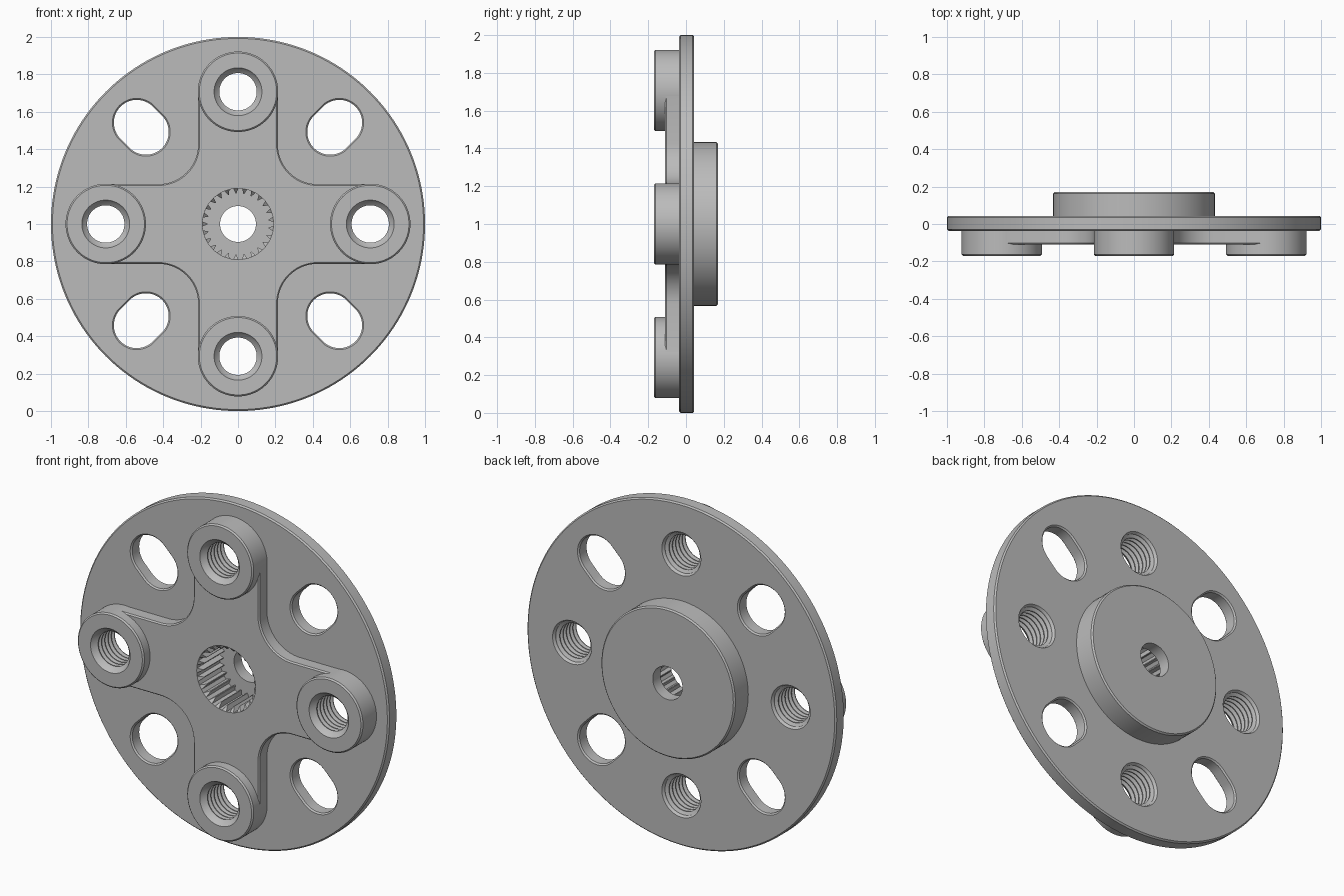
import bpy
import bmesh
from math import sin, cos, pi, radians

if "Cube" in bpy.data.objects:
    bpy.data.objects.remove(bpy.data.objects["Cube"], do_unlink=True)

steel = bpy.data.materials.new("Grey metal")
steel.use_nodes = True
GREY = (0.5, 0.5, 0.5, 1)
steel.diffuse_color = GREY
steel.node_tree.nodes["Principled BSDF"].inputs["Base Color"].default_value = GREY

BOSS_DIST, SLOT_DIST, EDGE = 0.707, 0.517, 0.008
FRONT, PLATE, DISC_F, DISC_B, BACK = -0.17, -0.11, -0.037, 0.043, 0.17


def arc(cx, cz, r, start, end, n):
    return [(cx + r * cos(radians(start + (end - start) * i / n)),
             cz + r * sin(radians(start + (end - start) * i / n))) for i in range(n + 1)]


def turn(points, angle):
    c, s = cos(angle), sin(angle)
    return [(c * x - s * z, s * x + c * z) for x, z in points]


# Outlines in the x-z plane, each driven by one size
def circle(r, n=96):
    return arc(0, 0, r, 0, 360, n)[:-1]


def slot(r):
    h = 0.035
    return turn(arc(h, 0, r, -90, 90, 24) + arc(-h, 0, r, 90, 270, 24), pi / 4)


def cross(w):
    c = 0.425
    quarter = arc(BOSS_DIST, 0, w, -90, 90, 24) + arc(c, c, c - w, 270, 180, 16)
    return [p for k in range(4) for p in turn(quarter, k * pi / 2)]


def spline(root, teeth=25):
    points = []
    for k in range(teeth):
        for step, r in ((-0.22, root), (0.22, root), (0.45, root - 0.026), (0.55, root - 0.026)):
            a = 2 * pi * (k + step) / teeth
            points.append((r * cos(a), r * sin(a)))
    return points


def loft(name, outline, layers, x=0, z=0):
    """Solid through (size, y) layers of one outline."""
    bm = bmesh.new()
    rings = [[bm.verts.new((x + u, y, 1 + z + v)) for u, v in outline(size)] for size, y in layers]
    n = len(rings[0])
    for a, b in zip(rings, rings[1:]):
        for i in range(n):
            j = (i + 1) % n
            bm.faces.new((a[i], a[j], b[j], b[i]))
    bm.faces.new(rings[0])
    bm.faces.new(rings[-1])
    bmesh.ops.recalc_face_normals(bm, faces=bm.faces)
    mesh = bpy.data.meshes.new(name)
    bm.to_mesh(mesh)
    bm.free()
    mesh.materials.append(steel)
    ob = bpy.data.objects.new(name, mesh)
    bpy.context.collection.objects.link(ob)
    return ob


def combine(body, tool, operation):
    mod = body.modifiers.new(operation.title(), 'BOOLEAN')
    mod.operation, mod.solver, mod.object = operation, 'EXACT', tool
    bpy.context.view_layer.objects.active = body
    bpy.ops.object.modifier_apply(modifier=mod.name)
    bpy.data.objects.remove(tool, do_unlink=True)


# Round flange with softened rims
body = loft("horn_disc", lambda r: circle(r, 160),
            [(1 - EDGE, DISC_F), (1, DISC_F + EDGE), (1, DISC_B - EDGE), (1 - EDGE, DISC_B)])

# Back hub and raised cross plate
combine(body, loft("back_hub", circle, [(0.433, 0), (0.433, BACK - EDGE), (0.433 - EDGE, BACK)]), 'UNION')
combine(body, loft("cross_plate", cross, [(0.206, PLATE), (0.213, PLATE + EDGE), (0.213, 0)]), 'UNION')

# Four bosses at the arm ends
ends = turn([(BOSS_DIST, 0)], 0) + [turn([(BOSS_DIST, 0)], k * pi / 2)[0] for k in (1, 2, 3)]
for x, z in ends:
    combine(body, loft("boss", circle, [(0.215 - EDGE, FRONT), (0.215, FRONT + EDGE), (0.215, 0.003)], x, z), 'UNION')

# Threaded bores, countersunk at both ends
bore = [(0.138, FRONT - 0.015), (0.118, FRONT + 0.015)]
pitch, y = 0.03, FRONT + 0.03
while y < DISC_B - 0.03:
    bore += [(0.1, y), (0.1, y + 0.005), (0.118, y + 0.015), (0.118, y + 0.02)]
    y += pitch
bore += [(0.118, DISC_B - 0.012), (0.138, DISC_B + 0.018)]
for x, z in ends:
    combine(body, loft("threaded_bore", lambda r: circle(r, 64), bore, x, z), 'DIFFERENCE')

# Four radial slots on the diagonals
for sx in (-1, 1):
    for sz in (-1, 1):
        outline = slot if sx == sz else lambda r: turn(slot(r), pi / 2)
        combine(body, loft("slot", outline,
                           [(0.14, DISC_F - 0.01), (0.122, DISC_F + EDGE), (0.122, DISC_B - EDGE), (0.14, DISC_B + 0.01)],
                           sx * SLOT_DIST, sz * SLOT_DIST), 'DIFFERENCE')

# Toothed socket, its lead-in cone and the screw hole
combine(body, loft("socket", spline, [(0.19, PLATE - 0.05), (0.19, 0.1)]), 'DIFFERENCE')
combine(body, loft("lead_in", circle, [(0.2, PLATE - 0.01), (0.16, PLATE + 0.03)]), 'DIFFERENCE')
combine(body, loft("screw_hole", circle, [(0.096, 0.05), (0.096, BACK + 0.05)]), 'DIFFERENCE')

bpy.ops.object.select_all(action='DESELECT')
body.select_set(True)
bpy.context.view_layer.objects.active = body
bpy.ops.object.shade_smooth_by_angle(angle=radians(25))
